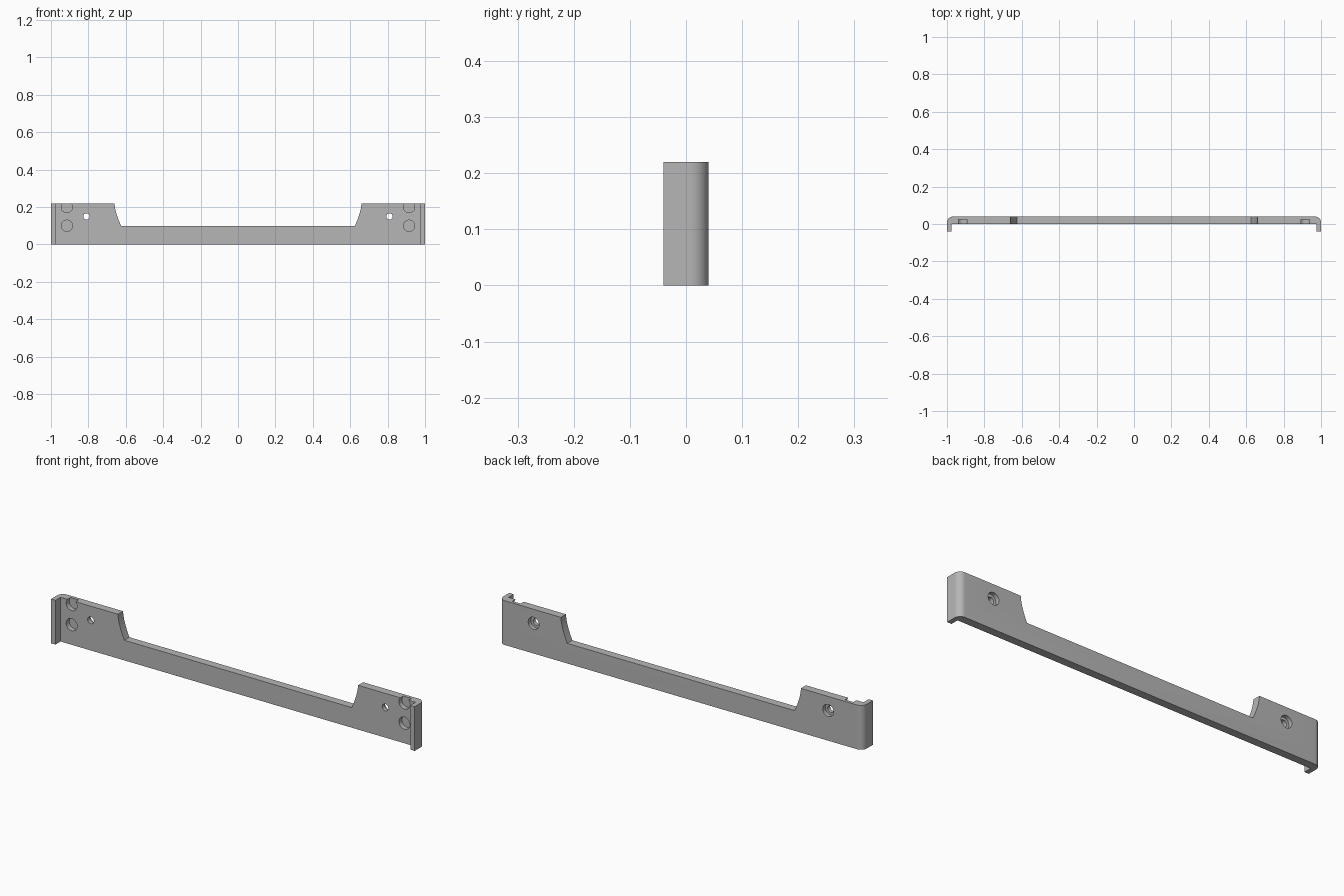
import bpy, bmesh, math
from mathutils import Matrix

cube = bpy.data.objects.get("Cube")
if cube:
    bpy.data.objects.remove(cube, do_unlink=True)

HEIGHT, BACK, FRONT, LIP = 0.22, 0.04, -0.04, 0.024
RADIUS = 0.032

grey = bpy.data.materials.new("plain grey")
grey.use_nodes = True
colour = (0.47, 0.47, 0.47, 1)
grey.diffuse_color = colour
grey.node_tree.nodes["Principled BSDF"].inputs["Base Color"].default_value = colour


def finish(name, bm):
    bmesh.ops.recalc_face_normals(bm, faces=bm.faces)
    mesh = bpy.data.meshes.new(name)
    bm.to_mesh(mesh)
    bm.free()
    mesh.materials.append(grey)
    obj = bpy.data.objects.new(name, mesh)
    bpy.context.collection.objects.link(obj)
    return obj


def prism(name, points, offset):
    """Extrude a closed outline of 3D points along an offset."""
    bm = bmesh.new()
    face = bm.faces.new([bm.verts.new(p) for p in points])
    new = bmesh.ops.extrude_face_region(bm, geom=[face], use_keep_orig=True)
    verts = [v for v in new["geom"] if isinstance(v, bmesh.types.BMVert)]
    bmesh.ops.translate(bm, verts=verts, vec=offset)
    return finish(name, bm)


def drill(x, z, radius, y0, y1):
    """Cylinder cutter lying along y."""
    bm = bmesh.new()
    place = Matrix.Translation((x, (y0 + y1) / 2, z)) @ Matrix.Rotation(math.pi / 2, 4, "X")
    bmesh.ops.create_cone(bm, cap_ends=True, segments=48, radius1=radius,
                          radius2=radius, depth=y1 - y0, matrix=place)
    return finish("hole_cutter", bm)


def cut(target, cutter):
    cutter.hide_render = True
    mod = target.modifiers.new("cut", "BOOLEAN")
    mod.operation = "DIFFERENCE"
    mod.solver = "EXACT"
    mod.object = cutter
    bpy.context.view_layer.objects.active = target
    bpy.ops.object.modifier_apply(modifier=mod.name)
    bpy.data.objects.remove(cutter, do_unlink=True)


# Plan outline: back plate with rounded corners and forward end lips
half = [(1 - LIP, 0), (1 - LIP, FRONT), (1, FRONT)]
for i in range(13):
    a = math.pi / 2 * i / 12
    half.append((1 - RADIUS + RADIUS * math.cos(a), BACK - RADIUS + RADIUS * math.sin(a)))
outline = half + [(-x, y) for x, y in reversed(half)]
bracket = prism("bracket", [(x, y, 0) for x, y in outline], (0, 0, HEIGHT))

# Wide notch with curved ends in the upper edge
side = [(0.66, 0.3)]
for i in range(13):
    t = i / 12
    side.append((0.66 - 0.035 * t ** 1.6, HEIGHT - 0.12 * t))
notch = side + [(-x, z) for x, z in reversed(side)]
cut(bracket, prism("notch_cutter", [(x, -0.1, z) for x, z in notch], (0, 0.2, 0)))

for s in (-1, 1):
    # Round blind pockets in the front, the upper one open at the top edge
    for z in (0.1, 0.2):
        cut(bracket, drill(s * 0.915, z, 0.03, -0.02, 0.024))
    # Screw hole with a counterbore in the back
    cut(bracket, drill(s * 0.81, 0.15, 0.017, -0.1, 0.1))
    cut(bracket, drill(s * 0.81, 0.15, 0.03, 0.02, 0.1))

bpy.ops.object.select_all(action="DESELECT")
bracket.select_set(True)
bpy.context.view_layer.objects.active = bracket
bpy.ops.object.shade_smooth_by_angle(angle=math.radians(30))
